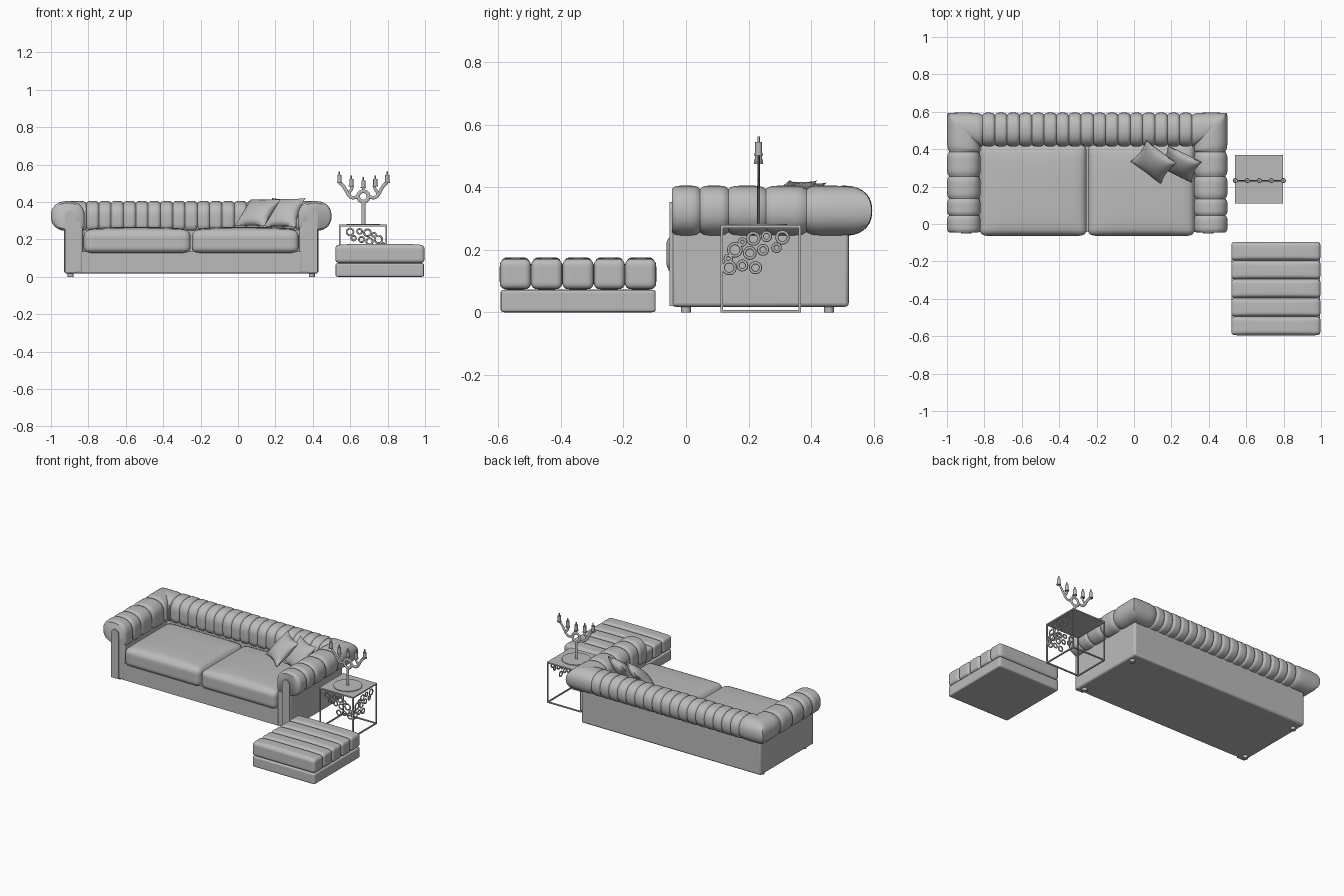
import bpy, bmesh, math
from mathutils import Vector, Matrix

if "Cube" in bpy.data.objects:
    bpy.data.objects.remove(bpy.data.objects["Cube"], do_unlink=True)

grey = bpy.data.materials.new("neutral_grey")
grey.use_nodes = True
grey.diffuse_color = (0.5, 0.5, 0.5, 1)
grey.node_tree.nodes["Principled BSDF"].inputs["Base Color"].default_value = (0.5, 0.5, 0.5, 1)


def finish(name, bm, smooth=40):
    bmesh.ops.recalc_face_normals(bm, faces=bm.faces)
    mesh = bpy.data.meshes.new(name)
    bm.to_mesh(mesh)
    bm.free()
    mesh.materials.append(grey)
    ob = bpy.data.objects.new(name, mesh)
    bpy.context.collection.objects.link(ob)
    if smooth:
        bpy.ops.object.select_all(action='DESELECT')
        ob.select_set(True)
        bpy.context.view_layer.objects.active = ob
        bpy.ops.object.shade_smooth_by_angle(angle=math.radians(smooth))
    return ob


def box(name, lo, hi):
    bm = bmesh.new()
    lo, hi = Vector(lo), Vector(hi)
    bmesh.ops.create_cube(bm, size=1, matrix=Matrix.Translation((lo + hi) / 2) @ Matrix.Diagonal((*(hi - lo), 1)))
    return finish(name, bm, 0)


def soft_box(name, lo, hi, r, puff=0.0):
    """Box with rounded edges and a gently swollen top."""
    bm = bmesh.new()
    bmesh.ops.create_cube(bm, size=2)
    bmesh.ops.subdivide_edges(bm, edges=bm.edges, cuts=17, use_grid_fill=True)
    lo, hi = Vector(lo), Vector(hi)
    mid, half = (lo + hi) / 2, (hi - lo) / 2
    for v in bm.verts:
        n = [math.sin(c * math.pi / 2) for c in v.co]
        p = Vector([n[i] * half[i] for i in range(3)])
        q = Vector([max(r - half[i], min(half[i] - r, p[i])) for i in range(3)])
        d = p - q
        if d.length > 1e-6:
            p = q + d.normalized() * r
        if n[2] > 0:
            p.z += puff * n[2] * (1 - n[0] ** 4) * (1 - n[1] ** 4)
        v.co = mid + p
    return finish(name, bm)


def cylinder(name, centre, r, z0, z1, sides=20):
    bm = bmesh.new()
    bmesh.ops.create_cone(bm, cap_ends=True, segments=sides, radius1=r, radius2=r, depth=z1 - z0,
                          matrix=Matrix.Translation((*centre, (z0 + z1) / 2)))
    return finish(name, bm)


def prism(name, pts, vec):
    bm = bmesh.new()
    face = bm.faces.new([bm.verts.new(p) for p in pts])
    out = bmesh.ops.extrude_face_region(bm, geom=[face])
    bmesh.ops.translate(bm, vec=vec, verts=[g for g in out["geom"] if isinstance(g, bmesh.types.BMVert)])
    return finish(name, bm)


def tube(name, pts, r, flat=1.0, closed=False, sides=8):
    """Sweep of a tube along points in the x-z plane, squashed in depth by flat."""
    pts = [Vector(p) for p in pts]
    n, bm, rings = len(pts), bmesh.new(), []
    for i, p in enumerate(pts):
        a = pts[(i - 1) % n] if closed else pts[max(i - 1, 0)]
        b = pts[(i + 1) % n] if closed else pts[min(i + 1, n - 1)]
        depth = Vector((0, 1, 0))
        side = (b - a).normalized().cross(depth)
        angles = [math.tau * k / sides for k in range(sides)]
        rings.append([bm.verts.new(p + side * r * math.cos(t) + depth * r * flat * math.sin(t)) for t in angles])
    for i in range(n if closed else n - 1):
        a, b = rings[i], rings[(i + 1) % n]
        for k in range(sides):
            bm.faces.new((a[k], a[(k + 1) % sides], b[(k + 1) % sides], b[k]))
    if not closed:
        bm.faces.new(rings[0])
        bm.faces.new(rings[-1])
    return finish(name, bm)


def circle(cx, y, cz, r, n=24):
    return [(cx + r * math.cos(math.tau * k / n), y, cz + r * math.sin(math.tau * k / n)) for k in range(n)]


MID = -0.25  # sofa symmetry line


# Sofa carcass: U-shaped arms and back, seat base, feet
half_plan = [(0.68, 0.52), (0.68, -0.045), (0.58, -0.045), (0.58, 0.43)]
plan = half_plan + [(-x, y) for x, y in reversed(half_plan)]
carcass = prism("sofa_arms_and_back", [(MID + x, y, 0.018) for x, y in plan], (0, 0, 0.29))
bevel = carcass.modifiers.new("soft_edges", 'BEVEL')
bevel.width, bevel.segments = 0.012, 3
box("sofa_seat_base", (MID - 0.59, -0.042, 0.02), (MID + 0.59, 0.44, 0.135))
for x in (-0.645, 0.645):
    for y in (0, 0.457):
        cylinder("sofa_foot", (MID + x, y), 0.016, 0, 0.03, 16)


# Channelled roll running round the arms and back
def roll_section(steps=36):
    pts = []
    for k in range(steps):
        a = math.tau * k / steps
        c, s = math.cos(a), math.sin(a)
        e = 8 if c < 0 and s < 0 else 2.3
        f = (abs(c) ** e + abs(s) ** e) ** (-1 / e)
        pts.append((0.09 * c * f, 0.08 * s * f))
    return pts


def sofa_roll():
    cx, cy = 0.66, 0.505
    seams = [(Vector((-cx, y)), Vector((-1, 0)), 0.13) for y in (-0.045, 0.045, 0.135, 0.255, 0.385)]
    seams.append((Vector((-cx, cy)), Vector((-1, 1)), 0.03))
    seams += [(Vector((-0.56 + 1.12 * i / 17, cy)), Vector((0, 1)), 0.13) for i in range(18)]
    seams += [(Vector((-p.x, p.y)), Vector((-d.x, d.y)), s) for p, d, s in reversed(seams[:6])]
    section, bm, rings = roll_section(), bmesh.new(), []
    for j, ((p, d, s), (p2, d2, s2)) in enumerate(zip(seams, seams[1:])):
        last = j == len(seams) - 2
        for i in range(11 if last else 10):
            t = i / 10
            w = 2 * t - 1
            size = 1 - (s if w < 0 else s2) * abs(w) ** 5
            c, out = p.lerp(p2, t), d.lerp(d2, t)
            rings.append([bm.verts.new((MID + c.x + out.x * u * size, c.y + out.y * u * size, 0.325 + v * size))
                          for u, v in section])
    n = len(section)
    for a, b in zip(rings, rings[1:]):
        for k in range(n):
            bm.faces.new((a[k], a[(k + 1) % n], b[(k + 1) % n], b[k]))
    bm.faces.new(rings[0])
    bm.faces.new(rings[-1])
    finish("sofa_channelled_roll", bm, 50)


sofa_roll()

# Round-topped facing on the front of each arm
for side in (-1, 1):
    cx = MID + side * 0.648
    arch = [(cx + 0.028 * math.cos(math.pi * k / 12), -0.03, 0.325 + 0.028 * math.sin(math.pi * k / 12))
            for k in range(13)]
    prism("arm_facing", [(cx + 0.028, -0.03, 0.02)] + arch + [(cx - 0.028, -0.03, 0.02)], (0, -0.022, 0))

# Seat cushions with a front cord
for x0, x1 in ((-0.825, -0.253), (-0.247, 0.325)):
    soft_box("seat_cushion", (x0, -0.063, 0.125), (x1, 0.425, 0.25), 0.035, 0.016)
    tube("cushion_cord", [(x0 + 0.025, -0.053, 0.136), (x1 - 0.025, -0.053, 0.136)], 0.004)


# Scatter pillows leaning into the corner
def pillow(name, centre, across, up, size, thick):
    ax = Vector(across).normalized()
    ay = Vector(up).normalized()
    az = ax.cross(ay).normalized()
    bm = bmesh.new()
    for sign in (-1, 1):
        grid = bmesh.ops.create_grid(bm, x_segments=20, y_segments=20, size=1)
        for v in grid["verts"]:
            u, w = v.co.x, v.co.y
            h = sign * thick * (max(0, 1 - u * u) * max(0, 1 - w * w)) ** 0.5
            pu, pw = u * (1 - 0.12 * (1 - w * w)), w * (1 - 0.12 * (1 - u * u))
            v.co = Vector(centre) + ax * pu * size + ay * pw * size + az * h
    bmesh.ops.remove_doubles(bm, verts=bm.verts, dist=0.0005)
    finish(name, bm, 60)


pillow("left_pillow", (0.105, 0.33, 0.343), (0.8, -0.6, 0), (0.09, 0.12, 0.15), 0.102, 0.04)
pillow("right_pillow", (0.245, 0.32, 0.343), (0.9, -0.44, 0), (0.05, 0.105, 0.15), 0.1, 0.04)

# Ottoman: plinth and five padded channels
soft_box("ottoman_base", (0.522, -0.592, 0), (0.995, -0.097, 0.073), 0.01)
for i in range(5):
    y = -0.595 + i * 0.1
    soft_box("ottoman_channel", (0.52, y, 0.074), (0.997, y + 0.1, 0.17), 0.02, 0.006)

# Side table: square bar frame and thin top
X0, X1, Y0, Y1, B = 0.54, 0.797, 0.11, 0.368, 0.008
box("table_top", (X0, Y0, 0.27), (X1, Y1, 0.279))
for x in (X0, X1 - B):
    for y in (Y0, Y1 - B):
        box("table_leg", (x, y, 0), (x + B, y + B, 0.272))
    box("table_rail", (x, Y0, 0), (x + B, Y1, B))
for y in (Y0, Y1 - B):
    box("table_rail", (X0, y, 0), (X1, y + B, B))

# Ring screens on the two sides meeting at the front corner: (offset, height, radius)
ring_spots = [(0.105, 0.236, 0.022), (0.046, 0.2, 0.024), (0.028, 0.143, 0.023), (0.07, 0.15, 0.018),
              (0.094, 0.19, 0.021), (0.112, 0.143, 0.02), (0.147, 0.243, 0.017), (0.198, 0.24, 0.022),
              (0.179, 0.207, 0.016), (0.136, 0.2, 0.018), (0.025, 0.172, 0.014), (0.07, 0.225, 0.014)]
for off, z, r in ring_spots:
    tube("front_screen_ring", circle(X1 - off, Y0 + 0.004, z, r - 0.004), 0.005, 0.7, True)
    side_ring = tube("side_screen_ring", circle(0, 0, z, r - 0.004), 0.005, 0.7, True)
    side_ring.rotation_euler.z = math.pi / 2
    side_ring.location = (X1 - 0.004, Y0 + off, 0)


# Candelabra: flat arms, centre ring and five candle cups
def bend(a, b, c, d, n=14):
    a, b, c, d = (Vector((x, CY, z)) for x, z in (a, b, c, d))
    return [a * (1 - t) ** 3 + b * 3 * t * (1 - t) ** 2 + c * 3 * t * t * (1 - t) + d * t ** 3
            for t in (i / n for i in range(n + 1))]


CX, CY = 0.67, 0.232
cylinder("candelabra_base", (CX, CY), 0.09, 0.278, 0.283, 40)
tube("candelabra_stem", [(CX, CY, 0.28), (CX, CY, 0.405)], 0.011, 0.4)
tube("candelabra_ring", circle(CX, CY, 0.43, 0.028), 0.01, 0.4, True)
tube("middle_arm", [(CX, CY, 0.455), (CX, CY, 0.5)], 0.007, 0.4)
for s in (-1, 1):
    tube("outer_arm", bend((CX + s * 0.03, 0.43), (CX + s * 0.09, 0.4), (CX + s * 0.08, 0.475),
                           (CX + s * 0.128, 0.505)), 0.009, 0.4)
    tube("inner_arm", bend((CX + s * 0.075, 0.435), (CX + s * 0.085, 0.46), (CX + s * 0.05, 0.46),
                           (CX + s * 0.064, 0.495)), 0.008, 0.4)
for i, lift in enumerate((0.02, 0, -0.008, 0, 0.02)):
    spot = (CX + (i - 2) * 0.064, CY)
    cylinder("drip_plate", spot, 0.014, 0.482 + lift, 0.488 + lift)
    cylinder("candle_cup", spot, 0.011, 0.486 + lift, 0.524 + lift)
    cylinder("candle_tip", spot, 0.004, 0.52 + lift, 0.542 + lift, 12)
